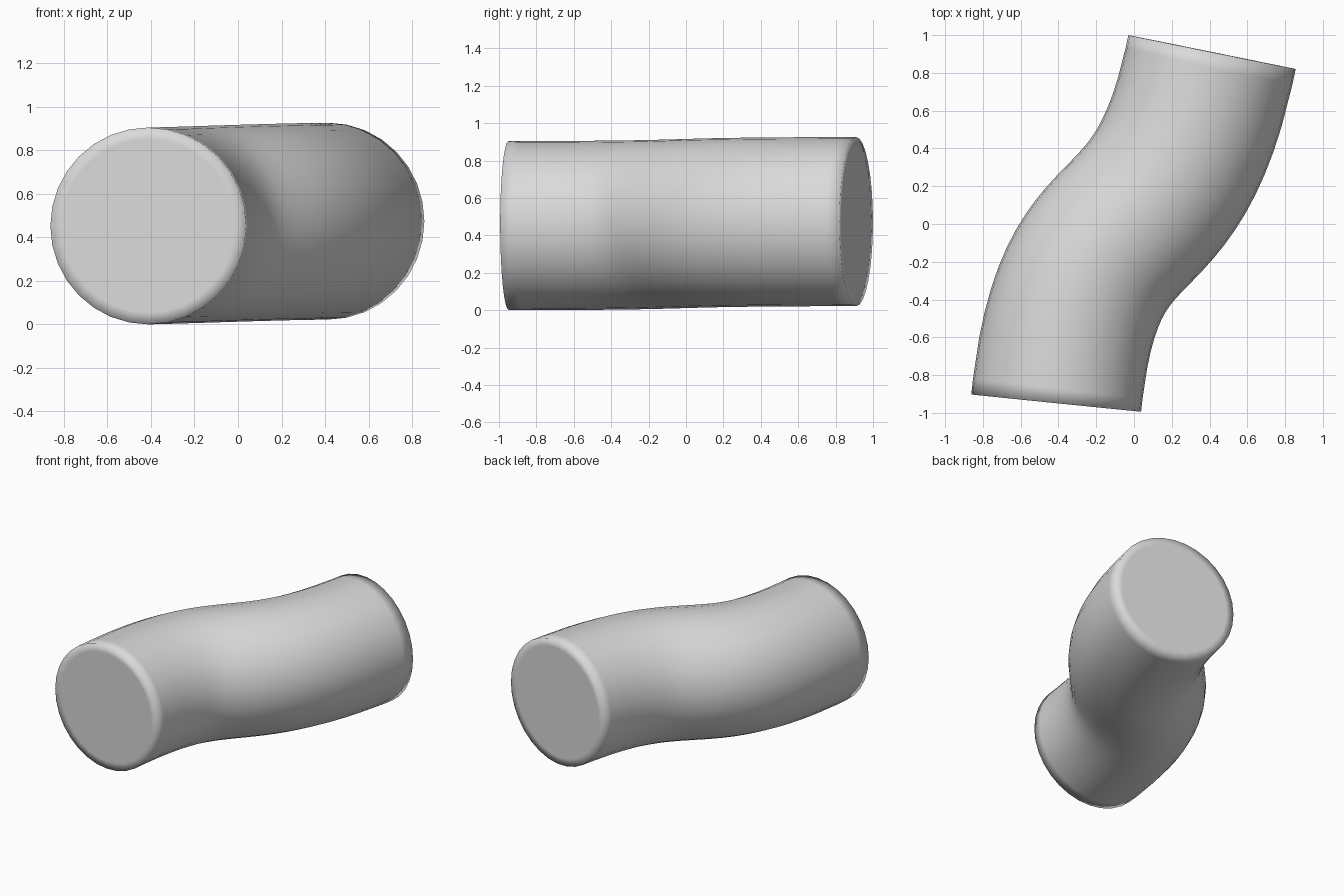
import bpy, bmesh, math
from mathutils import Vector

if "Cube" in bpy.data.objects:
    bpy.data.objects.remove(bpy.data.objects["Cube"])

RADIUS = 0.452
SIDES = 32

# Centre line of the bent pipe, one S-shaped Bezier
P = [Vector(p) for p in ((-0.412, -0.948, 0.452), (-0.29, 0.255, 0.454),
                         (0.17, -0.29, 0.472), (0.413, 0.91, 0.474))]


def point(t):
    s = 1 - t
    return P[0]*s**3 + P[1]*3*s*s*t + P[2]*3*s*t*t + P[3]*t**3


def tangent(t):
    s = 1 - t
    return ((P[1]-P[0])*s*s + (P[2]-P[1])*2*s*t + (P[3]-P[2])*t*t).normalized()


bm = bmesh.new()


def ring(t, radius):
    centre, along = point(t), tangent(t)
    side = along.cross(Vector((0, 0, 1))).normalized()
    up = side.cross(along)
    verts = []
    for i in range(SIDES):
        a = 2 * math.pi * i / SIDES
        verts.append(bm.verts.new(centre + (side*math.cos(a) + up*math.sin(a)) * radius))
    return verts


# Inner cap loops, tight rim loops and evenly spaced body loops
stations = [(0, RADIUS * 0.88), (0, RADIUS), (0.022, RADIUS)]
stations += [(i / 24, RADIUS) for i in range(2, 23)]
stations += [(0.978, RADIUS), (1, RADIUS), (1, RADIUS * 0.88)]
rings = [ring(t, r) for t, r in stations]
for a, b in zip(rings, rings[1:]):
    for i in range(SIDES):
        j = (i + 1) % SIDES
        bm.faces.new((a[i], a[j], b[j], b[i]))

# Flat end caps
bm.faces.new(rings[0])
bm.faces.new(rings[-1])
bmesh.ops.recalc_face_normals(bm, faces=bm.faces)
for f in bm.faces:
    f.smooth = len(f.verts) == 4

mesh = bpy.data.meshes.new("bent_pipe")
bm.to_mesh(mesh)
bm.free()
grey = bpy.data.materials.new("light grey")
grey.diffuse_color = (0.7, 0.7, 0.7, 1)
grey.use_nodes = True
grey.node_tree.nodes["Principled BSDF"].inputs["Base Color"].default_value = grey.diffuse_color
mesh.materials.append(grey)
pipe = bpy.data.objects.new("bent_pipe", mesh)
bpy.context.collection.objects.link(pipe)
